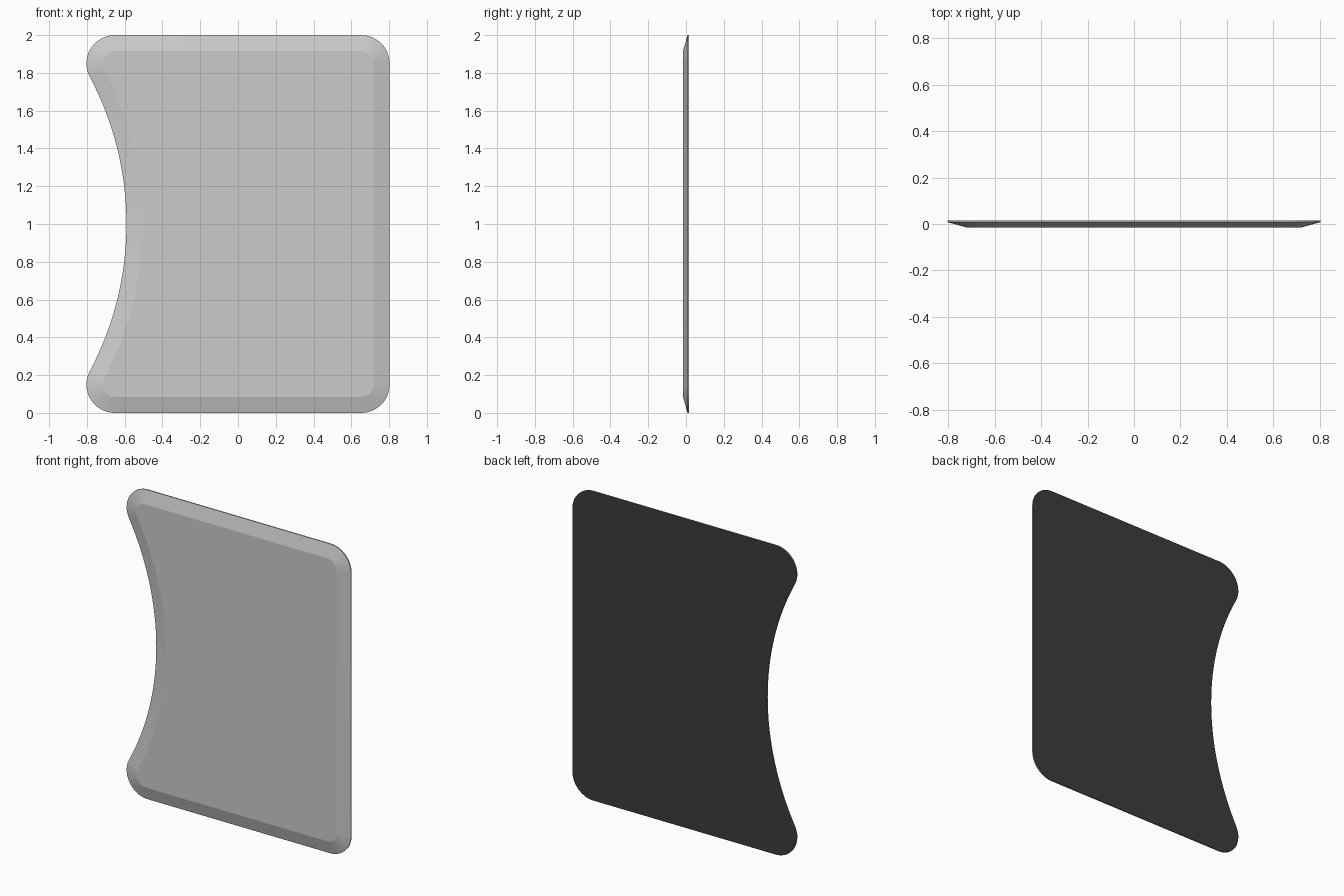
import bpy, bmesh
from math import radians, sin, cos, atan2, hypot

if "Cube" in bpy.data.objects:
    bpy.data.objects.remove(bpy.data.objects["Cube"])

CORNER = 0.15                 # corner radius
CX, CZ = 0.6525, 0.85         # corner centres, measured from the middle
ARC_X = -2.25                 # centre of the hollow on the left side
DIST = hypot(-CX - ARC_X, CZ)
ARC_R = DIST - CORNER         # hollow is tangent to both left corners
TILT = atan2(CZ, -CX - ARC_X)


def sweep(cx, cz, r, a0, a1, n):
    angles = [a0 + (a1 - a0) * i / n for i in range(n + 1)]
    return [(cx + r * cos(a), 1 + cz + r * sin(a)) for a in angles]


def outline(inset):
    """Counter-clockwise panel outline, shrunk evenly by inset."""
    r, q = CORNER - inset, radians(90)
    pts = sweep(CX, -CZ, r, -q, 0, 12)
    pts += sweep(CX, CZ, r, 0, q, 12)
    pts += sweep(-CX, CZ, r, q, 2 * q + TILT, 16)
    pts += sweep(ARC_X, 0, ARC_R + inset, TILT, -TILT, 32)[1:-1]
    pts += sweep(-CX, -CZ, r, 2 * q - TILT, 3 * q, 16)
    return pts


def material(name, value):
    mat = bpy.data.materials.new(name)
    mat.diffuse_color = (value, value, value, 1)
    mat.use_nodes = True
    mat.node_tree.nodes["Principled BSDF"].inputs["Base Color"].default_value = mat.diffuse_color
    return mat


# Panel: flat back, thin rim, sloping border, flat front
bm = bmesh.new()
rings = [[bm.verts.new((x, y, z)) for x, z in outline(inset)]
         for inset, y in ((0, 0.0155), (0, 0.008), (0.085, -0.0155))]
for a, b in zip(rings, rings[1:]):
    for i in range(len(a)):
        j = (i + 1) % len(a)
        bm.faces.new((a[i], a[j], b[j], b[i]))
back = bm.faces.new(rings[0][::-1])
back.material_index = 1       # dark backing
bm.faces.new(rings[-1])
bmesh.ops.recalc_face_normals(bm, faces=bm.faces)
mesh = bpy.data.meshes.new("panel")
bm.to_mesh(mesh)
bm.free()
mesh.materials.append(material("grey", 0.8))
mesh.materials.append(material("dark_backing", 0.045))
panel = bpy.data.objects.new("panel", mesh)
bpy.context.collection.objects.link(panel)
bpy.context.view_layer.objects.active = panel
panel.select_set(True)
bpy.ops.object.shade_smooth_by_angle(angle=radians(12))
